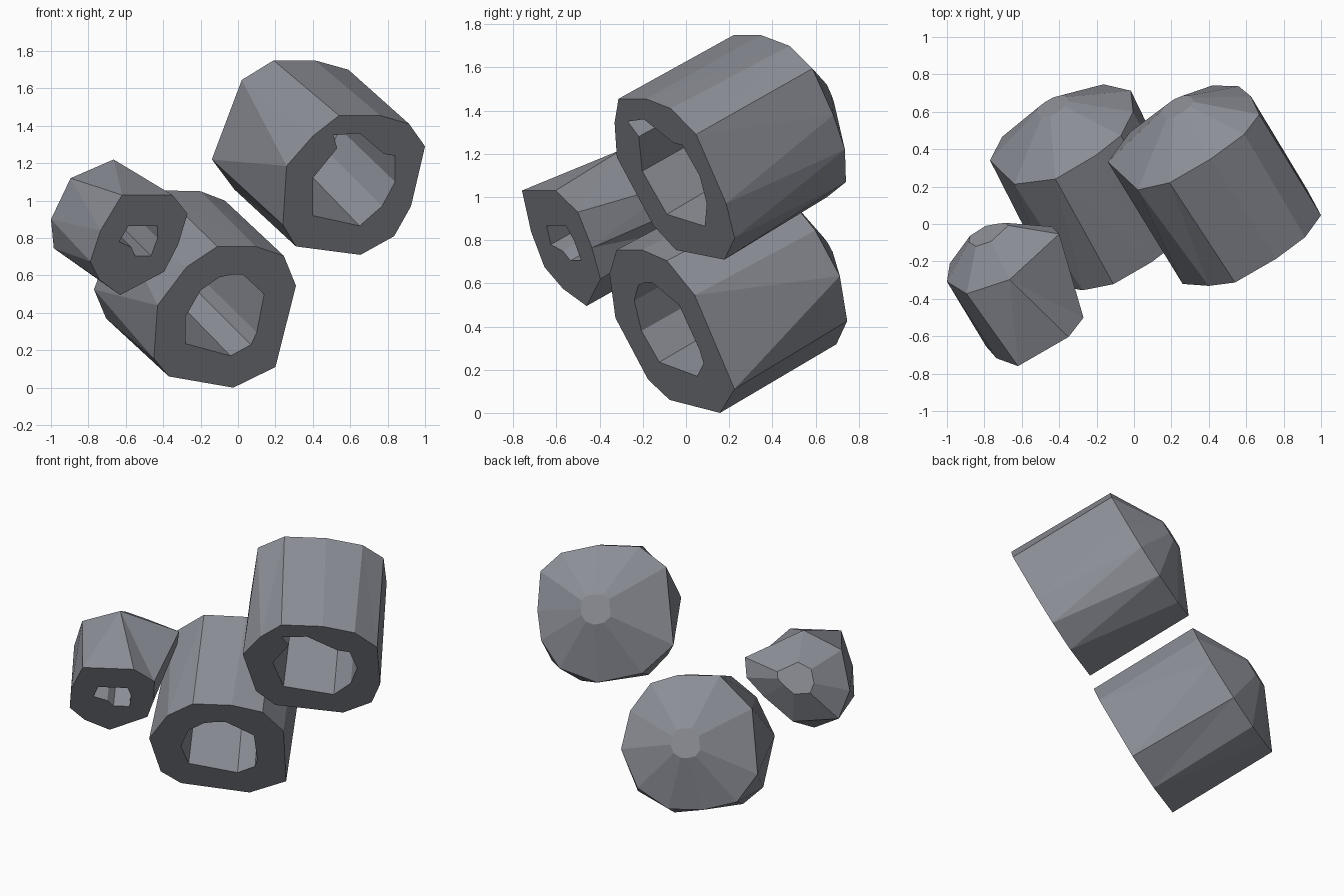
import bpy, bmesh
from mathutils import Vector

if "Cube" in bpy.data.objects:
    bpy.data.objects.remove(bpy.data.objects["Cube"])

grey = bpy.data.materials.new("slate grey")
grey.diffuse_color = (0.26, 0.27, 0.305, 1)
grey.use_nodes = True
grey.node_tree.nodes["Principled BSDF"].inputs["Base Color"].default_value = grey.diffuse_color

# All three tubes share one axis; rims and back rings are planes across it
BACK = Vector((-0.577, 1.0, 0.57))
STEP = 1 + 0.577 ** 2 + 0.57 ** 2


def on_plane(profile, c):
    return [Vector((x, c + 0.577 * x - 0.57 * z, z)) for x, z in profile]


def ring(pts, t, s):
    m = sum(pts, Vector()) / len(pts)
    return [m + (p - m) * s + BACK * t for p in pts]


def stitch(bm, a, b):
    """Triangles between two loops of different vertex counts."""
    def gap(p, q):
        d = p.co - q.co
        return (d - BACK * (d.dot(BACK) / BACK.length_squared)).length
    k = min(range(len(b)), key=lambda n: gap(a[0], b[n]))
    b = b[k:] + b[:k]
    i = j = 0
    while i < len(a) or j < len(b):
        p, q = a[i % len(a)], b[j % len(b)]
        pn, qn = a[(i + 1) % len(a)], b[(j + 1) % len(b)]
        if j == len(b) or (i < len(a) and gap(pn, q) <= gap(p, qn)):
            bm.faces.new((p, pn, q))
            i += 1
        else:
            bm.faces.new((p, qn, q))
            j += 1


def cup(name, outer, back, hole, c, straight, dome, tip):
    """Hollow tube with a faceted domed back; profiles are front-view (x, z)."""
    bm = bmesh.new()

    def loft(rings):
        rows = [[bm.verts.new(p) for p in r] for r in rings]
        for a, b in zip(rows, rows[1:]):
            for i in range(len(a)):
                j = (i + 1) % len(a)
                bm.faces.new((a[i], a[j], b[j], b[i]))
        bm.faces.new(rows[-1])
        return rows[0]

    # dome, then outer wall from rim to back ring
    back_pts = on_plane(back, c + STEP * straight)
    base = loft([back_pts, ring(back_pts, dome, tip)])
    front = [bm.verts.new(p) for p in on_plane(outer, c)]
    stitch(bm, front, base)
    # cavity
    lip = on_plane(hole, c)
    mouth = loft([lip, ring(lip, straight * 0.9, 0.95),
                  ring(lip, straight + dome * 0.5, 0.25)])
    # flat front rim between the two loops
    edges = [bm.edges.get((r[i], r[(i + 1) % len(r)]))
             for r in (front, mouth) for i in range(len(r))]
    bmesh.ops.triangle_fill(bm, edges=edges, use_beauty=True,
                            normal=-BACK.normalized())
    bmesh.ops.recalc_face_normals(bm, faces=bm.faces)
    me = bpy.data.meshes.new(name)
    bm.to_mesh(me)
    bm.free()
    me.materials.append(grey)
    ob = bpy.data.objects.new(name, me)
    bpy.context.collection.objects.link(ob)


# upper right tube
cup("upper_tube",
    [(.54, 1.455), (.76, 1.455), (.915, 1.41), (1.0, 1.29), (.925, .97), (.835, .81),
     (.655, .71), (.31, .755), (.24, .87), (.26, 1.185), (.40, 1.345)],
    [(.19, 1.75), (.41, 1.75), (.59, 1.70), (.67, 1.595), (.625, 1.38), (.56, 1.22),
     (.42, 1.07), (.2, 1.0), (-.02, 1.06), (-.14, 1.22), (.02, 1.645)],
    [(.51, 1.35), (.65, 1.36), (.78, 1.25), (.84, 1.24), (.84, 1.10), (.77, .97),
     (.65, .865), (.40, .92), (.40, 1.12), (.53, 1.28)],
    .205, .545, .137, .22)

# lower middle tube
cup("lower_tube",
    [(-.11, .755), (.095, .755), (.245, .705), (.31, .545), (.20, .11), (-.025, 0),
     (-.37, .06), (-.45, .155), (-.43, .44), (-.275, .645)],
    [(-.42, 1.055), (-.2, 1.05), (-.07, 1.0), (-.005, .845), (-.017, .634),
     (-.163, .426), (-.357, .318), (-.54, .32), (-.705, .37), (-.77, .525),
     (-.64, .88)],
    [(-.03, .605), (.025, .605), (.14, .50), (.10, .295), (.07, .23), (-.04, .17),
     (-.28, .235), (-.28, .38), (-.2, .52), (-.10, .59)],
    .172, .55, .137, .22)

# small left tube
cup("small_tube",
    [(-.62, 1.03), (-.35, 1.03), (-.27, .93), (-.32, .765), (-.395, .62), (-.63, .495),
     (-.74, .575), (-.79, .675), (-.735, .84)],
    [(-.895, 1.12), (-.665, 1.22), (-.4, 1.06), (-.44, .95), (-.56, .85), (-.75, .72),
     (-.985, .745), (-1.0, .9)],
    [(-.585, .865), (-.43, .865), (-.43, .80), (-.465, .705), (-.55, .705),
     (-.57, .75), (-.635, .78)],
    .185, .36, .12, .35)
